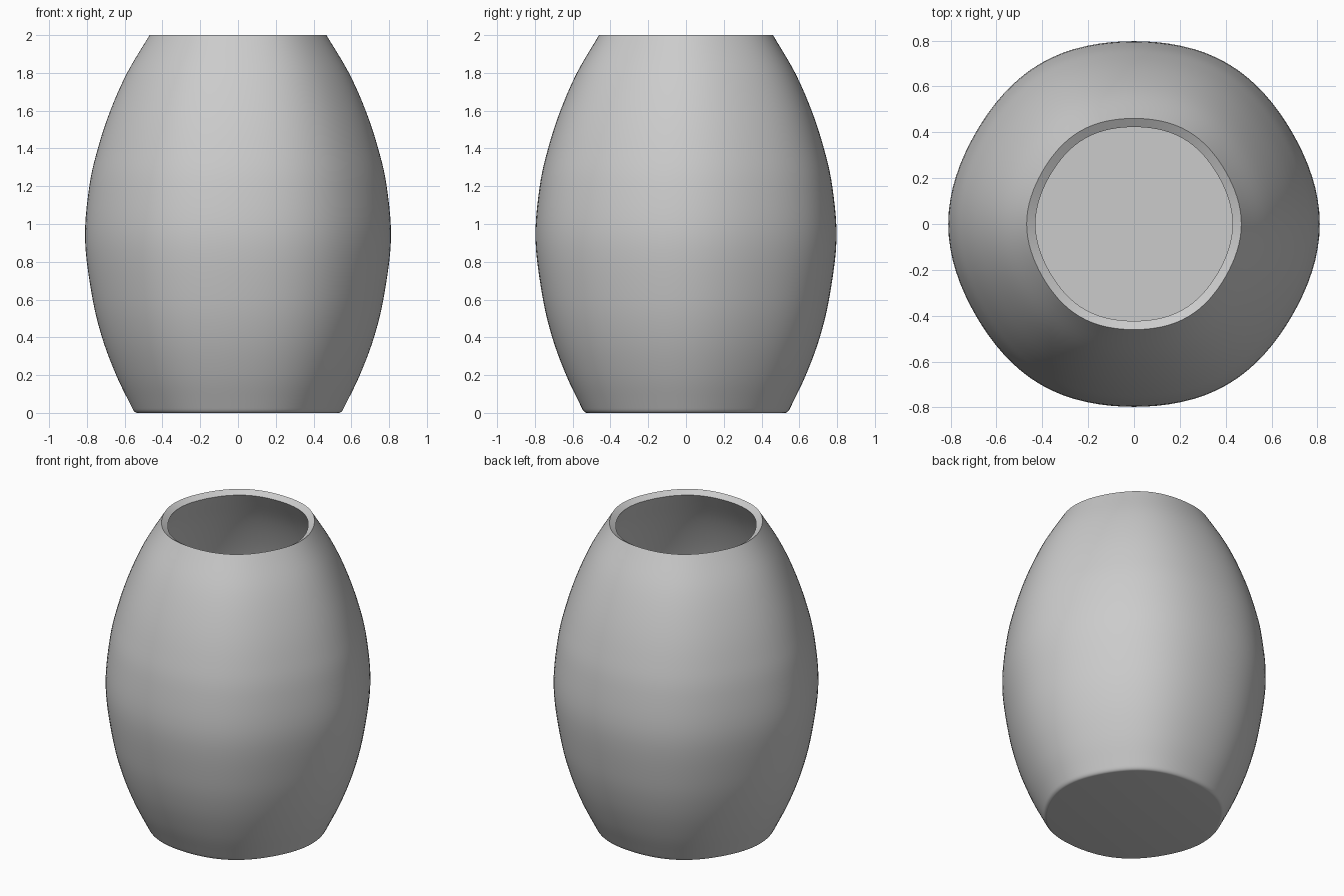
import bpy
import bmesh
from math import cos, sin, tau
from mathutils import Vector

SEGMENTS = 96
WALL = 0.045

if "Cube" in bpy.data.objects:
    bpy.data.objects.remove(bpy.data.objects["Cube"])


def smooth_path(points, steps):
    """Catmull-Rom curve through the points."""
    pts = [2 * points[0] - points[1], *points, 2 * points[-1] - points[-2]]
    path = []
    for a, b, c, d in zip(pts, pts[1:], pts[2:], pts[3:]):
        for i in range(steps):
            t = i / steps
            path.append(0.5 * (2 * b + (c - a) * t + (2 * a - 5 * b + 4 * c - d) * t ** 2
                               + (3 * b - a - 3 * c + d) * t ** 3))
    return path + [points[-1]]


def ring(bm, point):
    """Rounded ring, slightly six-sided."""
    verts = []
    for i in range(SEGMENTS):
        a = tau * i / SEGMENTS
        r = point.x * (0.992 + 0.008 * cos(6 * a))
        verts.append(bm.verts.new((r * cos(a), r * sin(a), point.y)))
    return verts


# Outer wall, as radius and height
wall = smooth_path([Vector(p) for p in (
    (0.56, 0.025), (0.645, 0.2), (0.72, 0.4), (0.773, 0.62), (0.81, 0.92),
    (0.787, 1.2), (0.742, 1.4), (0.676, 1.6), (0.587, 1.8), (0.468, 2.0))], 5)

# Rounded foot edge
start, corner, end = Vector((0.533, 0)), Vector((0.549, 0)), wall[0]
foot = [start * (1 - t) ** 2 + corner * 2 * t * (1 - t) + end * t * t
        for t in (0, 0.2, 0.4, 0.6, 0.8)]

# Inner wall, offset square to the outer one, down to the floor
inner = []
for i, p in enumerate(wall):
    d = (wall[min(i + 1, len(wall) - 1)] - wall[max(i - 1, 0)]).normalized()
    q = p - WALL * Vector((d.y, -d.x))
    if q.y > WALL + 0.02:
        inner.append(q)
inner.reverse()
floor_edge = Vector((inner[-1].x - 0.5 * (inner[-1].y - WALL), WALL))

# Vase body
bm = bmesh.new()
rings = [ring(bm, p) for p in foot + wall + inner + [floor_edge]]
for low, high in zip(rings, rings[1:]):
    for i in range(SEGMENTS):
        j = (i + 1) % SEGMENTS
        bm.faces.new((low[i], low[j], high[j], high[i]))
bm.faces.new(reversed(rings[0]))
bm.faces.new(rings[-1])
mesh = bpy.data.meshes.new("vase")
bm.to_mesh(mesh)
bm.free()

vase = bpy.data.objects.new("vase", mesh)
bpy.context.collection.objects.link(vase)
bpy.ops.object.select_all(action="DESELECT")
vase.select_set(True)
bpy.context.view_layer.objects.active = vase
bpy.ops.object.shade_smooth_by_angle()
